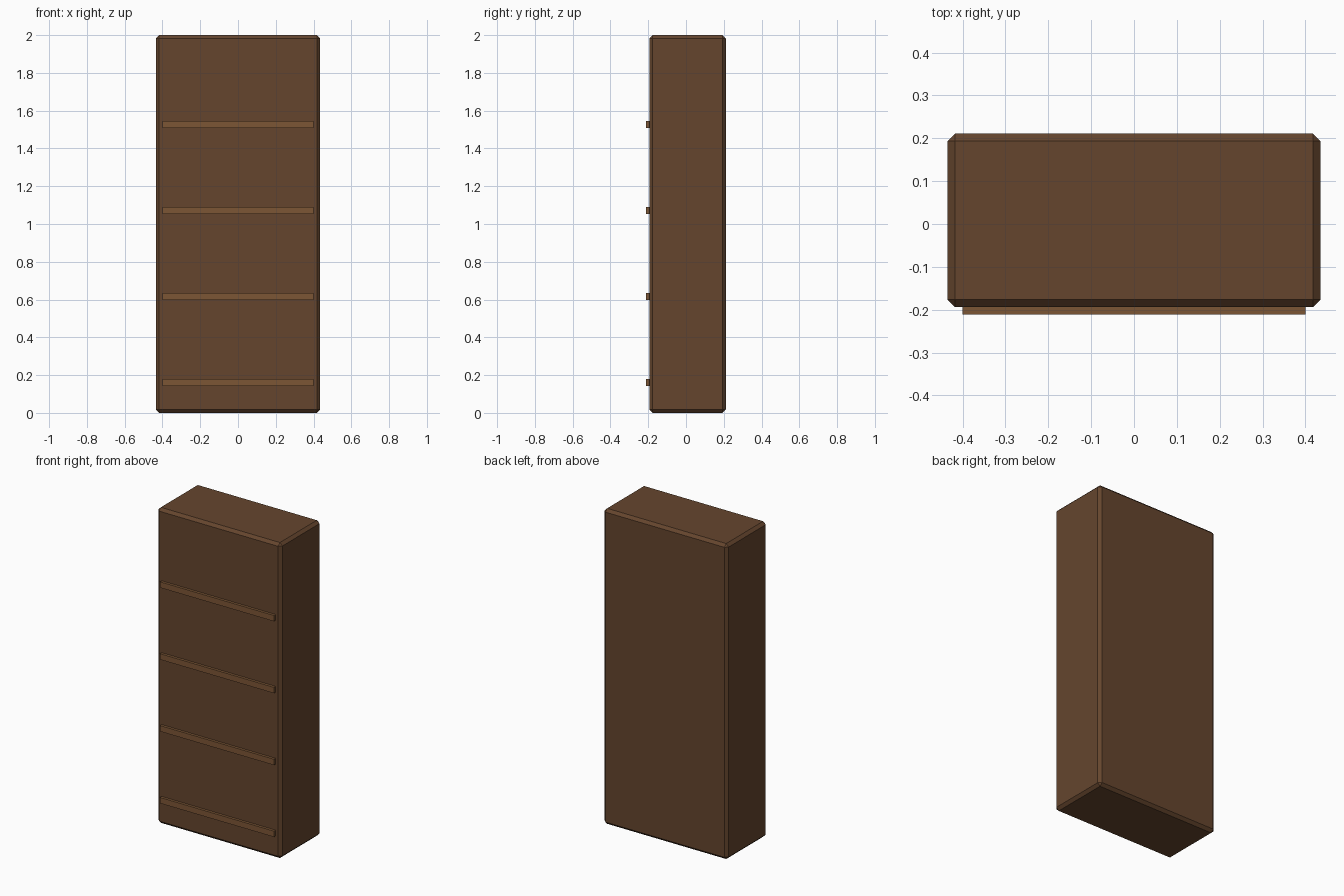
import bpy

if "Cube" in bpy.data.objects:
    bpy.data.objects.remove(bpy.data.objects["Cube"])


def material(name, color):
    m = bpy.data.materials.new(name)
    m.diffuse_color = (*color, 1)
    m.use_nodes = True
    m.node_tree.nodes["Principled BSDF"].inputs["Base Color"].default_value = m.diffuse_color
    return m


def box(name, lo, hi, mat):
    bpy.ops.mesh.primitive_cube_add(size=1, location=[(a + b) / 2 for a, b in zip(lo, hi)])
    ob = bpy.context.object
    ob.name = name
    ob.scale = [b - a for a, b in zip(lo, hi)]
    bpy.ops.object.transform_apply(location=False, rotation=False, scale=True)
    ob.data.materials.append(mat)
    return ob


dark_wood = material("dark_wood", (0.13, 0.06, 0.027))
light_wood = material("light_wood", (0.20, 0.092, 0.036))

# Cabinet body with chamfered edges
body = box("cabinet_body", (-0.435, -0.194, 0), (0.435, 0.211, 2), dark_wood)
bevel = body.modifiers.new("chamfer", "BEVEL")
bevel.width = 0.0175
bevel.segments = 1

# Shelf strips across the front
for i in range(4):
    z = 0.16 + i * 0.4557
    box(f"shelf_strip_{i + 1}", (-0.4, -0.211, z - 0.0185), (0.4, -0.19, z + 0.0185), light_wood)
